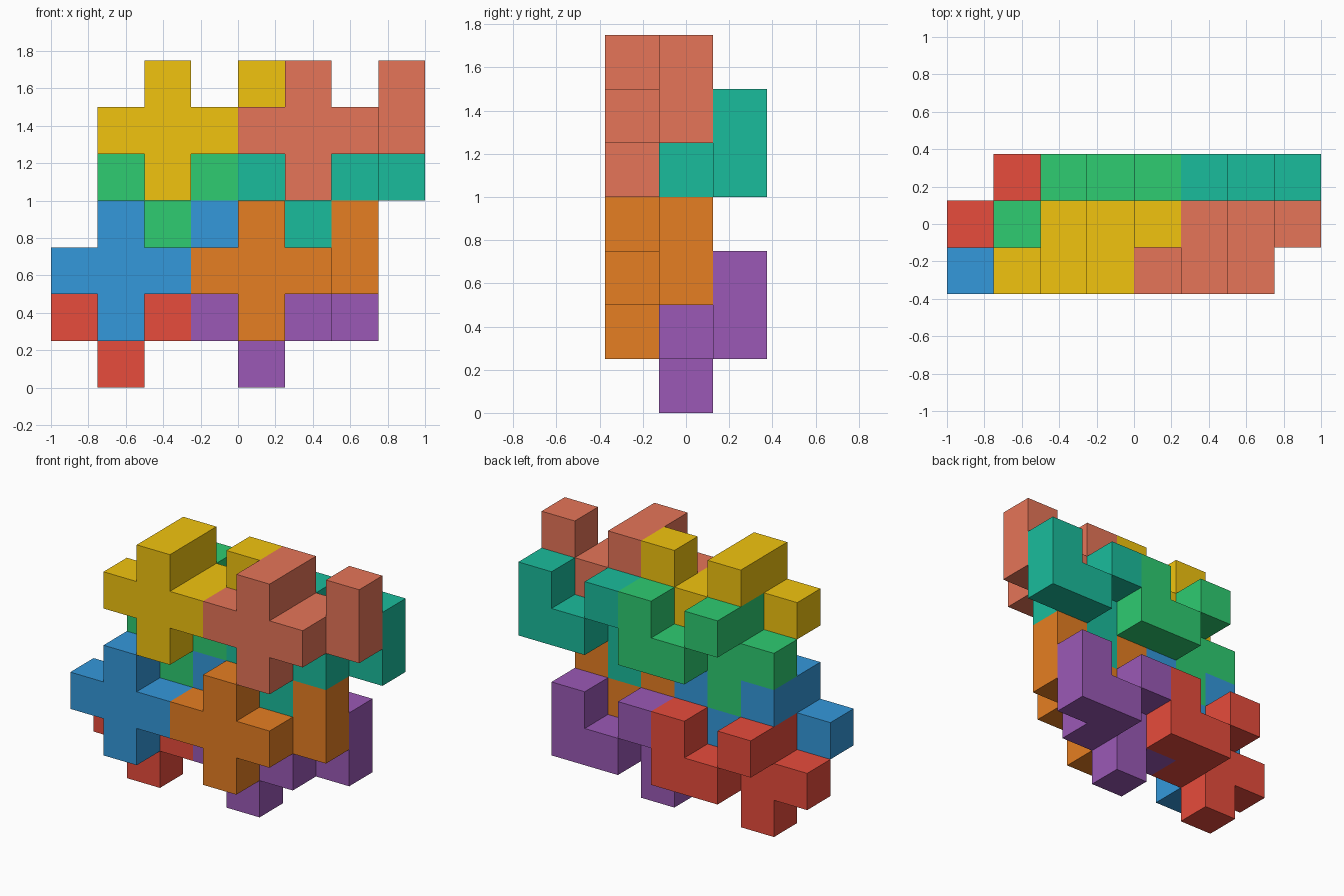
import bpy, bmesh
from mathutils import Vector

if "Cube" in bpy.data.objects:
    bpy.data.objects.remove(bpy.data.objects["Cube"])

CELL = 0.25

# One puzzle block in cells, relative to the cross centre: front cross + rear hook
CROSS = [(0, 0, 0), (-1, 0, 0), (1, 0, 0), (0, 0, 1), (0, 0, -1)]
HOOK = [(0, 1, 1), (1, 1, 0), (2, 1, 0), (2, 1, 1)]
BLOCK = set(CROSS + HOOK)

# Name, cell of the cross centre, colour
PIECES = [
    ("red_block", (1, 1, 1), "E74C3C"),
    ("purple_block", (4, 1, 1), "9B59B6"),
    ("blue_block", (1, 0, 2), "3498DB"),
    ("orange_block", (4, 0, 2), "E67E22"),
    ("green_block", (2, 1, 4), "2ECC71"),
    ("teal_block", (5, 1, 4), "1ABC9C"),
    ("yellow_block", (2, 0, 5), "F1C40F"),
    ("salmon_block", (5, 0, 5), "E67558"),
]


def linear(hex_code):
    vals = [int(hex_code[i:i + 2], 16) / 255 for i in (0, 2, 4)]
    return [v / 12.92 if v <= 0.04045 else ((v + 0.055) / 1.055) ** 2.4 for v in vals] + [1]


def add_block(name, centre, colour):
    bm = bmesh.new()
    # Outer faces only: skip a side shared with another cell of the same block
    for cell in BLOCK:
        c = Vector(cell)
        for axis in range(3):
            for sign in (-1, 1):
                n = Vector((0, 0, 0))
                n[axis] = sign
                if tuple(int(v) for v in c + n) in BLOCK:
                    continue
                u, w = Vector((0, 0, 0)), Vector((0, 0, 0))
                u[(axis + 1) % 3] = 0.5
                w[(axis + 2) % 3] = 0.5 * sign
                mid = c + n * 0.5
                bm.faces.new([bm.verts.new((mid + a * u + b * w) * CELL)
                              for a, b in ((-1, -1), (1, -1), (1, 1), (-1, 1))])
    bmesh.ops.remove_doubles(bm, verts=bm.verts, dist=1e-4)
    # Merge flat neighbours into single faces
    bmesh.ops.dissolve_limit(bm, angle_limit=0.01, verts=bm.verts, edges=bm.edges)
    mesh = bpy.data.meshes.new(name)
    bm.to_mesh(mesh)
    bm.free()
    mat = bpy.data.materials.new(name + "_paint")
    mat.diffuse_color = linear(colour)
    mat.use_nodes = True
    mat.node_tree.nodes["Principled BSDF"].inputs["Base Color"].default_value = mat.diffuse_color
    mesh.materials.append(mat)
    obj = bpy.data.objects.new(name, mesh)
    obj.location = ((centre[0] - 3.5) * CELL, (centre[1] - 1) * CELL, (centre[2] + 0.5) * CELL)
    bpy.context.collection.objects.link(obj)


for piece in PIECES:
    add_block(*piece)
